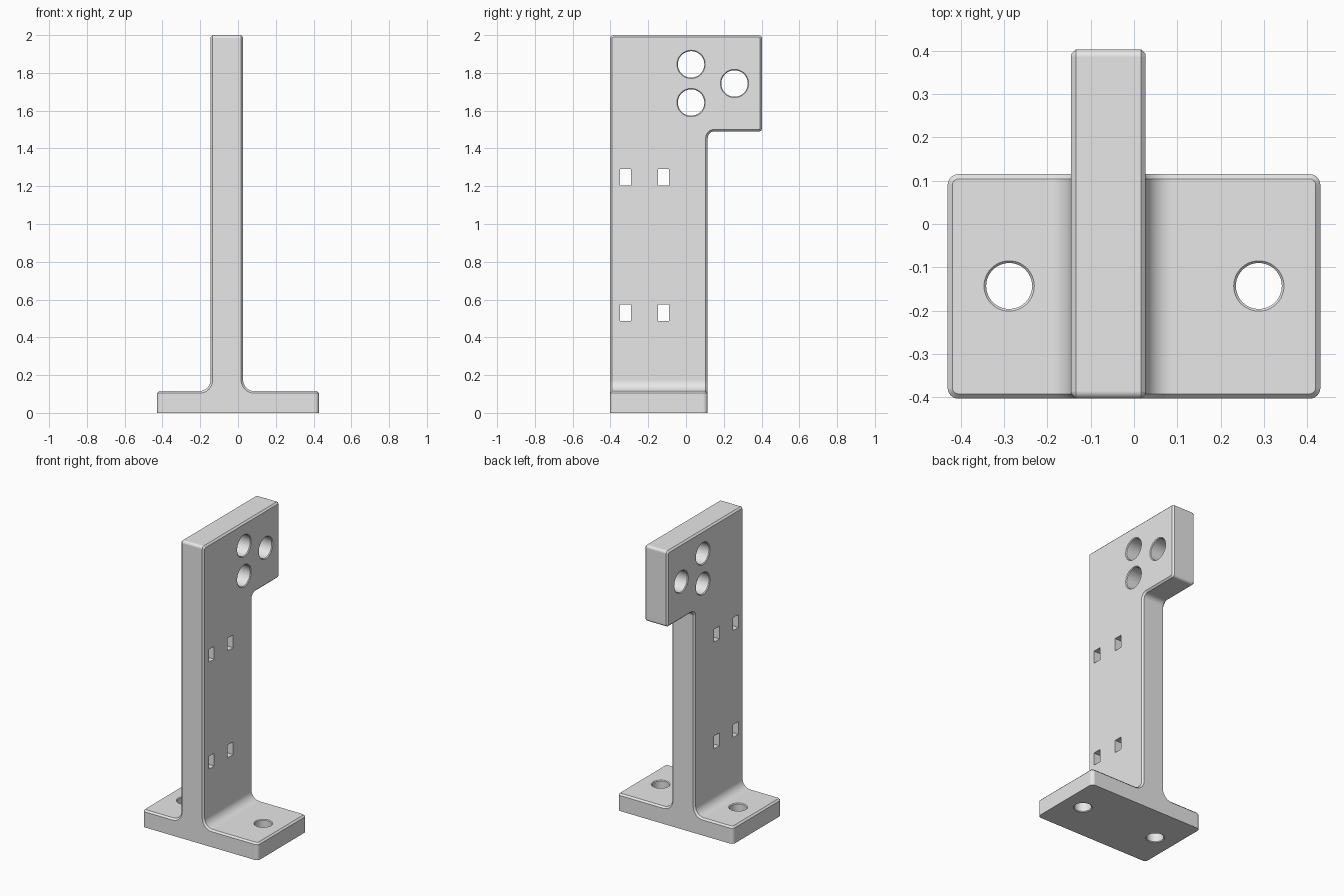
import bpy, bmesh, math
from mathutils import Vector

cube = bpy.data.objects.get("Cube")
if cube:
    bpy.data.objects.remove(cube, do_unlink=True)

grey = bpy.data.materials.new("machined grey")
grey.use_nodes = True
COLOUR = (0.8, 0.8, 0.8, 1)
grey.diffuse_color = COLOUR
grey.node_tree.nodes["Principled BSDF"].inputs["Base Color"].default_value = COLOUR


def rounded(corners, steps=8):
    """Outline from (a, b, radius) right-angled corners."""
    out = []
    for i, (a, b, r) in enumerate(corners):
        p = Vector((a, b))
        if not r:
            out.append(p)
            continue
        d1 = (Vector(corners[i - 1][:2]) - p).normalized()
        d2 = (Vector(corners[(i + 1) % len(corners)][:2]) - p).normalized()
        centre = p + r * (d1 + d2)
        for k in range(steps + 1):
            t = math.pi / 2 * k / steps
            out.append(centre - r * (d2 * math.cos(t) + d1 * math.sin(t)))
    return out


def place(a, b, c, axis):
    return {"x": (c, a, b), "y": (a, c, b), "z": (a, b, c)}[axis]


def loft(name, sections, axis):
    """Closed solid through (outline, position) sections along an axis."""
    bm = bmesh.new()
    rings = [[bm.verts.new(place(p[0], p[1], c, axis)) for p in outline]
             for outline, c in sections]
    n = len(rings[0])
    for lo, hi in zip(rings, rings[1:]):
        for i in range(n):
            j = (i + 1) % n
            bm.faces.new((lo[i], lo[j], hi[j], hi[i]))
    bm.faces.new(rings[0])
    bm.faces.new(rings[-1])
    bmesh.ops.recalc_face_normals(bm, faces=bm.faces)
    mesh = bpy.data.meshes.new(name)
    bm.to_mesh(mesh)
    bm.free()
    mesh.materials.append(grey)
    obj = bpy.data.objects.new(name, mesh)
    bpy.context.collection.objects.link(obj)
    return obj


def boolean(obj, tool, operation):
    mod = obj.modifiers.new("cut", "BOOLEAN")
    mod.operation, mod.object, mod.solver = operation, tool, "EXACT"
    bpy.context.view_layer.objects.active = obj
    bpy.ops.object.modifier_apply(modifier=mod.name)
    bpy.data.objects.remove(tool, do_unlink=True)


def drill(obj, a, b, r, start, end, axis, lip=0.005):
    """Round hole with a small countersink at both faces."""
    def circle(rad):
        return [(a + rad * math.cos(math.tau * k / 48),
                 b + rad * math.sin(math.tau * k / 48)) for k in range(48)]
    wide = r + 2 * lip
    boolean(obj, loft("drill", [(circle(wide), start - lip), (circle(r), start + lip),
                                (circle(r), end - lip), (circle(wide), end + lip)], axis),
            "DIFFERENCE")


# Sizes
HALF, FRONT, BACK, BASE = 0.43, -0.403, 0.115, 0.115
WEB_R, WEB_L = -0.145, 0.027

# Bracket: inverted T section crossed with the stepped side outline
tee = rounded([(-HALF, 0, 0), (HALF, 0, 0), (HALF, BASE, 0), (WEB_L, BASE, 0.06),
               (WEB_L, 2.1, 0), (WEB_R, 2.1, 0), (WEB_R, BASE, 0.06), (-HALF, BASE, 0)])
side = rounded([(FRONT, -0.1, 0), (BACK, -0.1, 0), (BACK, 1.49, 0.035),
                (-FRONT, 1.49, 0.018), (-FRONT, 2, 0.018), (FRONT, 2, 0.018)])
bracket = loft("bracket", [(tee, -0.5), (tee, 0.5)], "y")
boolean(bracket, loft("side_outline", [(side, -0.5), (side, 0.5)], "x"), "INTERSECT")

# Round the base corners, then chamfer the outer edges
bm = bmesh.new()
bm.from_mesh(bracket.data)
bmesh.ops.remove_doubles(bm, verts=bm.verts, dist=1e-5)
bmesh.ops.dissolve_limit(bm, angle_limit=0.01, verts=bm.verts, edges=bm.edges)
corners = [e for e in bm.edges
           if all(abs(abs(v.co.x) - HALF) < 1e-4 for v in e.verts)
           and abs(e.verts[0].co.z - e.verts[1].co.z) > 0.05]
bmesh.ops.bevel(bm, geom=corners, offset=0.025, segments=6, profile=0.5, affect="EDGES")
bm.normal_update()
outer = [e for e in bm.edges
         if e.calc_face_angle_signed(0) > 0.8 and max(v.co.z for v in e.verts) > 1e-3]
bmesh.ops.bevel(bm, geom=outer, offset=0.011, segments=1, affect="EDGES")
bm.to_mesh(bracket.data)
bm.free()

# Bolt holes in the base
for x in (-0.288, 0.288):
    drill(bracket, x, -0.143, 0.053, 0, BASE, "z")

# Three mounting holes in the head
for y, z in ((0.027, 1.845), (0.027, 1.643), (0.257, 1.744)):
    drill(bracket, y, z, 0.07, WEB_R, WEB_L, "x")

# Rectangular tie slots in the web
for y in (-0.32, -0.119):
    for z in (0.53, 1.248):
        slot = [(y + sy * 0.029, z + sz * 0.043)
                for sy, sz in ((-1, -1), (1, -1), (1, 1), (-1, 1))]
        boolean(bracket, loft("slot", [(slot, -0.3), (slot, 0.2)], "x"), "DIFFERENCE")

# Smooth fillets and bores, crisp chamfers
bpy.ops.object.select_all(action="DESELECT")
bracket.select_set(True)
bpy.context.view_layer.objects.active = bracket
bpy.ops.object.shade_smooth_by_angle(angle=math.radians(28))
bracket.modifiers.new("flat_normals", "WEIGHTED_NORMAL").keep_sharp = True
